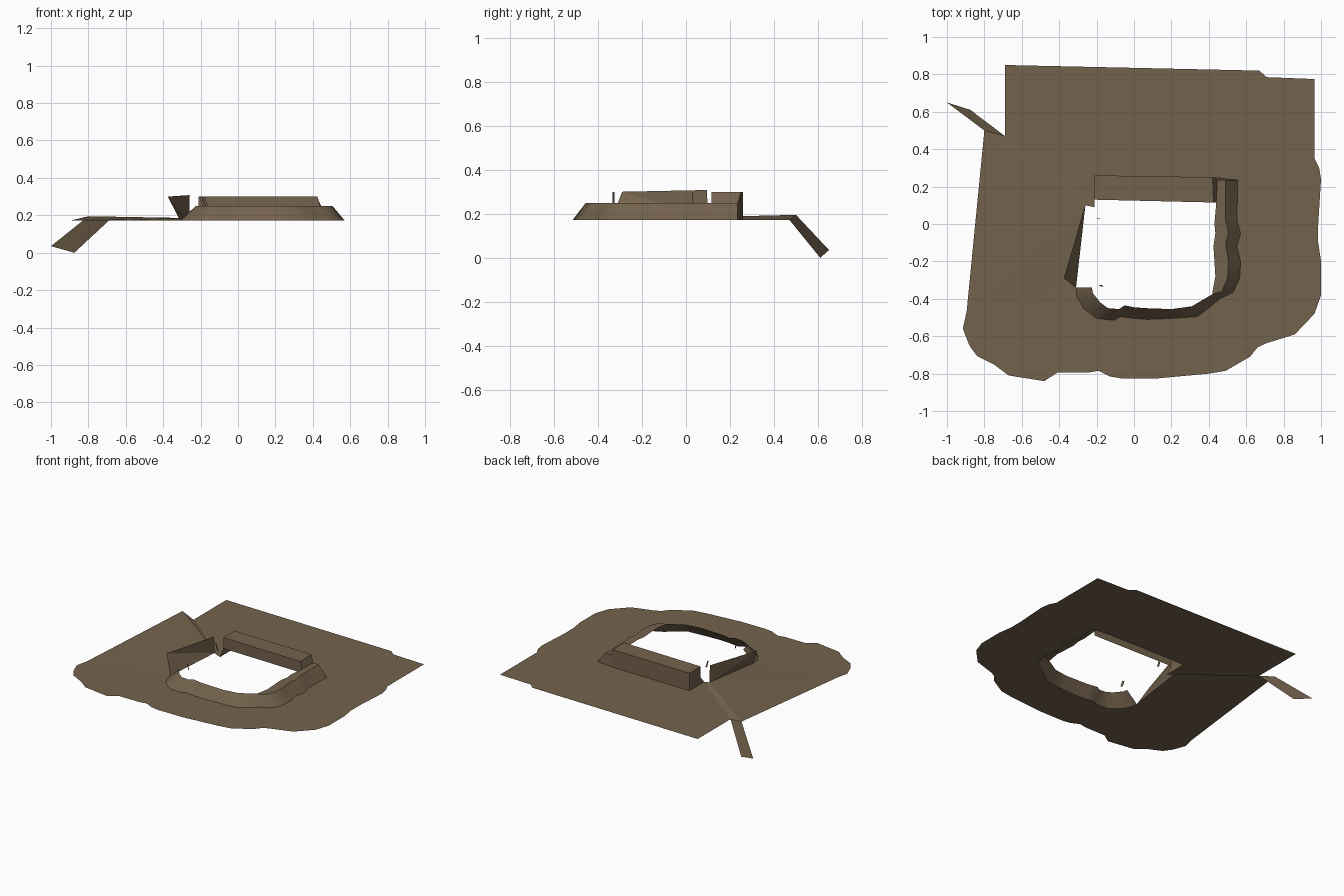
import bpy, bmesh

earth = bpy.data.materials.new("earth_brown")
earth.diffuse_color = (0.175, 0.123, 0.074, 1)
G, RIM, TOP = 0.172, 0.25, 0.30   # ground, rim and wall-top heights


def build(name, verts, faces, smooth=False, up=False):
    me = bpy.data.meshes.new(name)
    bm = bmesh.new()
    vs = [bm.verts.new(v) for v in verts]
    for f in faces:
        bm.faces.new([vs[i] for i in f])
    bm.normal_update()
    if up:
        # sheets: every face looks upward
        bmesh.ops.reverse_faces(bm, faces=[f for f in bm.faces if f.normal.z < 0])
        bmesh.ops.triangulate(bm, faces=bm.faces[:], ngon_method='EAR_CLIP')
    for f in bm.faces:
        f.smooth = smooth
    bm.to_mesh(me)
    bm.free()
    me.materials.append(earth)
    ob = bpy.data.objects.new(name, me)
    bpy.context.collection.objects.link(ob)
    return ob


def at(points, z):
    return [(x, y, z) for x, y in points]


# foot and crest of the earth bank around the front and right of the pit
foot = [(-.31, -.34), (-.305, -.39), (-.27, -.45), (-.2, -.505), (-.11, -.515),
        (-.07, -.495), (0, -.505), (.07, -.51), (.2, -.505), (.34, -.495),
        (.41, -.44), (.46, -.40), (.53, -.365), (.565, -.29), (.57, -.2),
        (.55, -.12), (.57, -.05), (.55, .02), (.555, .235)]
crest = [(-.225, -.34), (-.22, -.37), (-.18, -.42), (-.14, -.45), (-.08, -.455),
         (-.05, -.435), (0, -.445), (.06, -.45), (.2, -.455), (.31, -.44),
         (.36, -.41), (.42, -.375), (.47, -.36), (.5, -.29), (.505, -.2),
         (.49, -.1), (.505, -.05), (.49, .02), (.49, .235)]
n = len(foot)
build("earth_bank", at(foot, G) + at(crest, RIM),
      [(i, i + 1, n + i + 1, n + i) for i in range(n - 1)], smooth=True)

# flat ledge inside the right-hand bank
ledge = [(.445, .235), (.44, .115), (.43, .0), (.435, -.05), (.425, -.12),
         (.435, -.28), (.42, -.36)]
loop = crest[11:] + ledge
build("bank_ledge", at(loop, RIM), [range(len(loop))], up=True)

# ground sheet: ragged outer edge, then back along the pit edge
outer = [(-.69, .85), (.67, .82), (.71, .785), (.965, .775), (.965, .35), (.99, .30),
         (1, .24), (.985, 0), (.985, -.1), (1, -.2), (1, -.38), (.965, -.48),
         (.86, -.59), (.70, -.64), (.66, -.66), (.62, -.71), (.49, -.785), (.4, -.8),
         (.13, -.825), (-.07, -.825), (-.13, -.815), (-.19, -.785), (-.25, -.795),
         (-.41, -.795), (-.48, -.84), (-.67, -.81), (-.75, -.75), (-.84, -.705),
         (-.88, -.65), (-.915, -.56), (-.895, -.47)]
sheet = (at(outer, G) + [(-.8, .5, .195), (-.26, .10, .185)] + at(foot, G)
         + at([(.42, .25), (-.21, .26), (-.21, .09), (-.69, .47)], G))
build("ground_sheet", sheet, [range(len(sheet))], up=True)

# narrow path strip and the ramp falling away from it
build("path_strip", [(-.8, .5, .195), (-.69, .47, G), (-.21, .09, G), (-.26, .10, .185)],
      [(0, 1, 2, 3)], up=True)
build("path_ramp", [(-.8, .5, .195), (-.69, .47, G), (-.875, .61, 0), (-1, .65, .035)],
      [(0, 1, 2, 3)], up=True)

# raised back wall with a short sloped right end
build("back_wall",
      [(-.21, .26, G), (-.21, .26, TOP), (-.21, .13, TOP), (-.21, .09, G), (-.21, .13, .22),
       (.42, .25, G), (.42, .25, TOP), (.425, .115, TOP), (.44, .115, .22),
       (.44, .115, RIM), (.445, .235, RIM), (.49, .235, RIM), (.555, .235, G)],
      [(1, 2, 7, 6), (0, 1, 6, 5), (0, 3, 4, 2, 1), (4, 8, 9, 7, 2),
       (6, 7, 9, 10), (5, 6, 10, 11, 12)])

# leaning left wall, folded along its diagonal
build("left_wall", [(-.375, -.29, TOP), (-.26, .095, .308), (-.26, .10, .185), (-.31, -.34, G)],
      [(0, 2, 1), (0, 3, 2)])

# two small upright stakes on the open left side
for name, x, y, dy in (("rear_stake", -.205, .03, -.003), ("front_stake", -.19, -.325, -.008)):
    build(name, [(x, y, TOP), (x + .012, y + dy, TOP), (x + .028, y + dy, RIM), (x + .014, y, RIM)],
          [(0, 3, 2, 1)])
